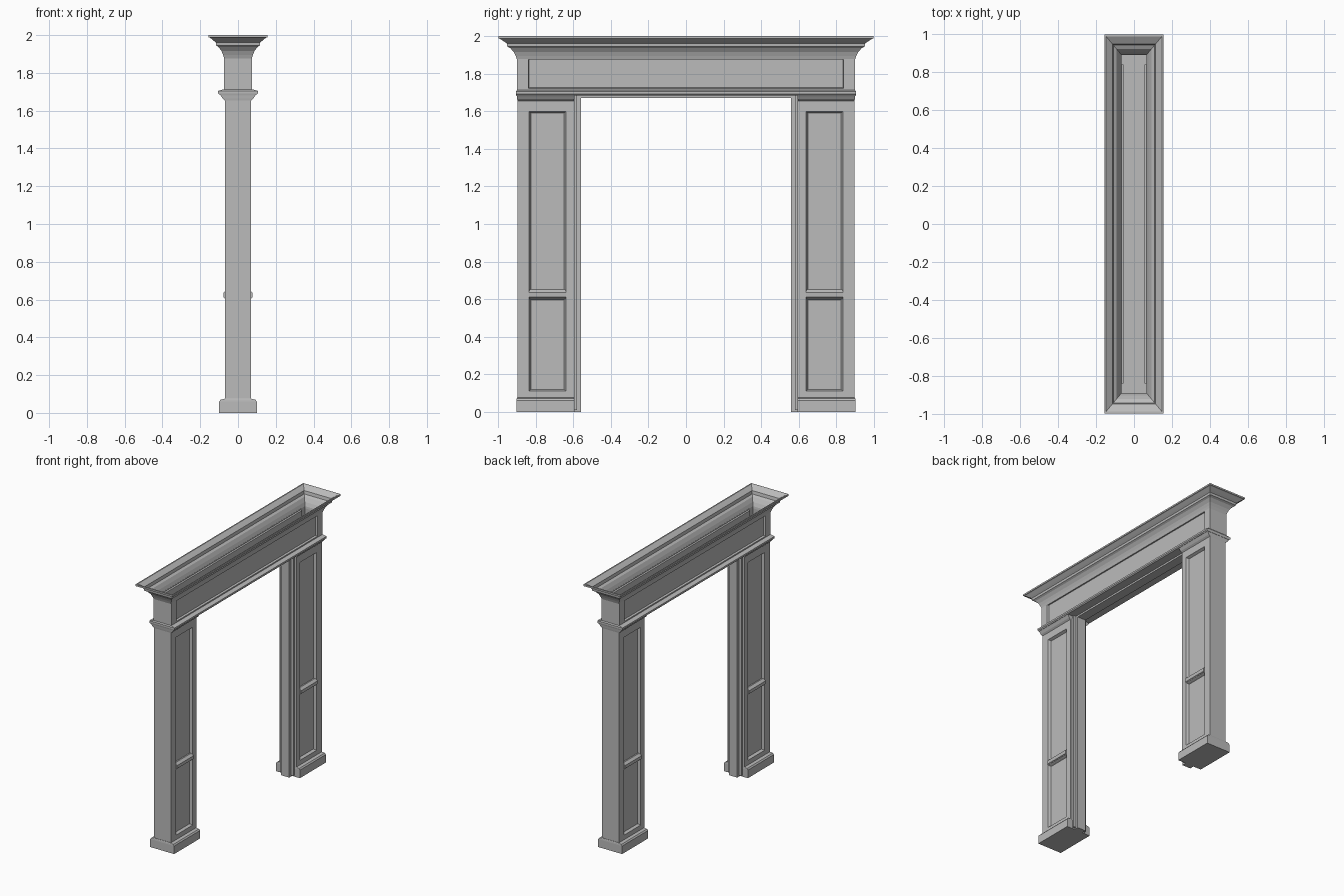
import bpy, bmesh
from mathutils import Vector

if "Cube" in bpy.data.objects:
    bpy.data.objects.remove(bpy.data.objects["Cube"])

stone = bpy.data.materials.new("grey_plaster")
stone.use_nodes = True
stone.diffuse_color = (0.5, 0.5, 0.5, 1)
stone.node_tree.nodes["Principled BSDF"].inputs["Base Color"].default_value = (0.5, 0.5, 0.5, 1)


def finish(bm, name):
    bmesh.ops.recalc_face_normals(bm, faces=bm.faces)
    mesh = bpy.data.meshes.new(name)
    bm.to_mesh(mesh)
    bm.free()
    mesh.materials.append(stone)
    obj = bpy.data.objects.new(name, mesh)
    bpy.context.collection.objects.link(obj)
    return obj


def box_mesh(hx, y, z):
    """Box centred on x, between the given y and z limits."""
    bm = bmesh.new()
    bmesh.ops.create_cube(bm, size=1)
    for v in bm.verts:
        v.co = Vector((v.co.x * 2 * hx, y[v.co.y > 0], z[v.co.z > 0]))
    return bm


def box(name, hx, y, z):
    return finish(box_mesh(hx, y, z), name)


def panelled_box(name, hx, y, z, panels, rim, depth, shell=False):
    """Box with recessed panels on both broad faces."""
    bm = box_mesh(hx, y, z)
    for y0, y1, z0, z1 in panels:
        for co, no in (((0, y0, 0), (0, 1, 0)), ((0, y1, 0), (0, 1, 0)),
                       ((0, 0, z0), (0, 0, 1)), ((0, 0, z1), (0, 0, 1))):
            bmesh.ops.bisect_plane(bm, geom=bm.verts[:] + bm.edges[:] + bm.faces[:],
                                   plane_co=co, plane_no=no)
    bmesh.ops.recalc_face_normals(bm, faces=bm.faces)
    for y0, y1, z0, z1 in panels:
        for side in (-1, 1):
            inside = []
            for f in bm.faces:
                c = f.calc_center_median()
                if f.normal.x * side > 0.9 and y0 < c.y < y1 and z0 < c.z < z1:
                    inside.append(f)
            bmesh.ops.inset_region(bm, faces=inside, thickness=rim, depth=-depth)
    if shell:
        caps = [f for f in bm.faces if abs(f.normal.z) > 0.9
                and min(abs(f.calc_center_median().z - k) for k in z) < 0.001]
        bmesh.ops.delete(bm, geom=caps, context='FACES')
    return finish(bm, name)


def moulding(name, hx, y, profile, cap=True):
    """Rectangular rings swept through (outward offset x, outward offset y, z)."""
    bm = bmesh.new()
    rings = []
    for ox, oy, z in profile:
        x, y0, y1 = hx + ox, y[0] - oy, y[1] + oy
        rings.append([bm.verts.new(p) for p in
                      ((-x, y0, z), (x, y0, z), (x, y1, z), (-x, y1, z))])
    for a, b in zip(rings, rings[1:]):
        for i in range(4):
            j = (i + 1) % 4
            bm.faces.new((a[i], a[j], b[j], b[i]))
    if cap:
        bm.faces.new(rings[0])
        bm.faces.new(rings[-1])
    return finish(bm, name)


def span(side, a, b):
    return tuple(sorted((side * a, side * b)))


for label, s in (("left", -1), ("right", 1)):
    # Panelled pillar with a bar between its two panels
    py = span(s, 0.64, 0.835)
    panelled_box(label + "_pillar", 0.07, span(s, 0.595, 0.897), (0.03, 1.69),
                 [(*py, 0.11, 0.605), (*py, 0.64, 1.6)], 0.012, 0.02)
    moulding(label + "_panel_bar", 0.06, py,
             [(0, 0, 0.60), (0.016, 0, 0.61), (0.018, 0, 0.635), (0, 0, 0.65)])
    # Plinth and capital
    moulding(label + "_plinth", 0.07, span(s, 0.597, 0.9),
             [(0.03, 0.003, 0), (0.03, 0.003, 0.06), (0.022, 0.002, 0.07), (0, 0, 0.075)])
    moulding(label + "_capital", 0.07, span(s, 0.597, 0.897),
             [(0, 0, 1.655), (0.012, 0.002, 1.665), (0.022, 0.004, 1.68), (0.03, 0.006, 1.69)])
    # Door stop along the inner side
    box(label + "_jamb_stop", 0.035, span(s, 0.56, 0.6), (0.0, 1.69))
    box(label + "_jamb_lining", 0.055, span(s, 0.58, 0.6), (0.01, 1.69))

# Lintel between the pillars
box("header_stop", 0.035, (-0.6, 0.6), (1.672, 1.70))
moulding("lintel_ledge", 0.07, (-0.9, 0.9),
         [(0.028, 0.004, 1.685), (0.035, 0.006, 1.692), (0.035, 0.006, 1.705), (0.005, 0, 1.713)])

# Hollow frieze with one long panel per broad side
frieze = panelled_box("frieze", 0.074, (-0.9, 0.9), (1.71, 1.89),
                      [(-0.84, 0.84, 1.722, 1.882)], 0.006, 0.014, shell=True)
wall = frieze.modifiers.new("wall", 'SOLIDIFY')
wall.thickness = 0.008
wall.offset = -1

# Open cornice: outer profile going up, thin inner profile going back down
outer = [(0, 1.875), (0.006, 1.895), (0.014, 1.915), (0.03, 1.937), (0.043, 1.945),
         (0.045, 1.962), (0.058, 1.972), (0.075, 1.986), (0.083, 1.988), (0.083, 2.0)]
inner = [(0.074, 2.0), (0.04, 1.975), (0.036, 1.952), (0.02, 1.942), (0.004, 1.915),
         (-0.006, 1.89), (-0.008, 1.875), (0, 1.875)]
cornice = moulding("cornice", 0.073, (-0.9, 0.9),
                   [(o, o * 1.2, z) for o, z in outer + inner], cap=False)
